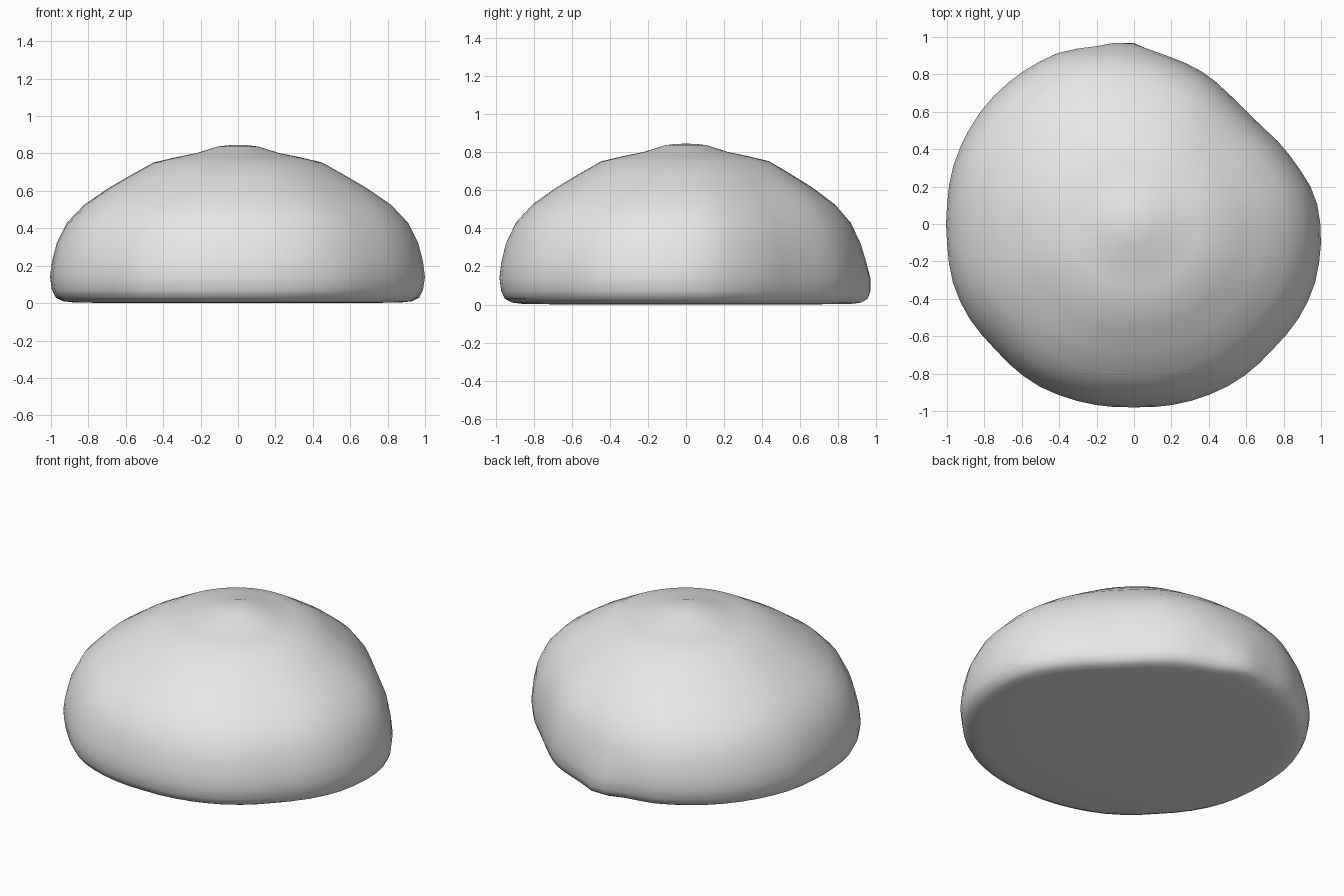
import bpy, bmesh, math

cube = bpy.data.objects.get("Cube")
if cube:
    bpy.data.objects.remove(cube, do_unlink=True)

# Bun cross-section from the underside to the tip: (radius, height)
PROFILE = [(0.6, 0), (0.87, 0.003), (0.93, 0.01), (0.97, 0.03), (0.99, 0.07), (1, 0.14),
           (0.99, 0.22), (0.965, 0.32), (0.91, 0.43), (0.82, 0.525), (0.69, 0.615),
           (0.57, 0.685), (0.45, 0.752), (0.34, 0.778), (0.22, 0.802), (0.11, 0.837), (0.05, 0.844)]
TIP = 0.845

# Uneven footprint: (angle in degrees, radius)
OUTLINE = [(-6, 1.005), (-2, 1), (9, 0.98), (20, 0.924), (39, 0.853), (51, 0.853), (65, 0.89),
           (77, 0.912), (90, 0.935), (101, 0.965), (113, 1), (129, 1.01), (141, 1.017),
           (163, 1.015), (174, 1.005), (186, 1.005), (200, 1.02), (211, 1.014), (221, 1),
           (238, 1.007), (253, 0.993), (270, 0.98), (287, 0.993), (303, 1.004), (319, 1),
           (329, 1.014), (340, 1.02), (354, 1.005)]
SEGMENTS = 60


def footprint(angle):
    for (a, ra), (b, rb) in zip(OUTLINE, OUTLINE[1:]):
        if a <= angle <= b:
            return ra + (rb - ra) * (angle - a) / (b - a)
    return footprint(angle - 360)


def bun_point(angle, radius, height):
    # The uneven outline fades towards the round top
    r = radius * (1 + (footprint(angle) - 1) * radius)
    # Small pinched lip low on the back
    if radius > 0.6:
        r += 0.05 * math.exp(-((angle - 92) / 7) ** 2) * math.exp(-(height / 0.2) ** 2)
    t = math.radians(angle)
    return r * math.cos(t), r * math.sin(t), height


# Bun body: rings joined from the underside to the tip
bm = bmesh.new()
rings = [[bm.verts.new(bun_point(360 * i / SEGMENTS, r, z)) for i in range(SEGMENTS)]
         for r, z in PROFILE]
tip = bm.verts.new((0, 0, TIP))
bm.faces.new(rings[0][::-1])
for low, high in zip(rings, rings[1:]):
    for i in range(SEGMENTS):
        j = (i + 1) % SEGMENTS
        bm.faces.new((low[i], low[j], high[j], high[i]))
for i in range(SEGMENTS):
    bm.faces.new((rings[-1][i], rings[-1][(i + 1) % SEGMENTS], tip))
for face in bm.faces:
    face.smooth = True

mesh = bpy.data.meshes.new("bun")
bm.to_mesh(mesh)
bm.free()
bun = bpy.data.objects.new("bun", mesh)
bpy.context.collection.objects.link(bun)

# Pale grey dough
colour = (0.8, 0.8, 0.8, 1)
dough = bpy.data.materials.new("pale_grey")
dough.use_nodes = True
dough.diffuse_color = colour
for node in dough.node_tree.nodes:
    if node.type == "BSDF_PRINCIPLED":
        node.inputs["Base Color"].default_value = colour
mesh.materials.append(dough)
